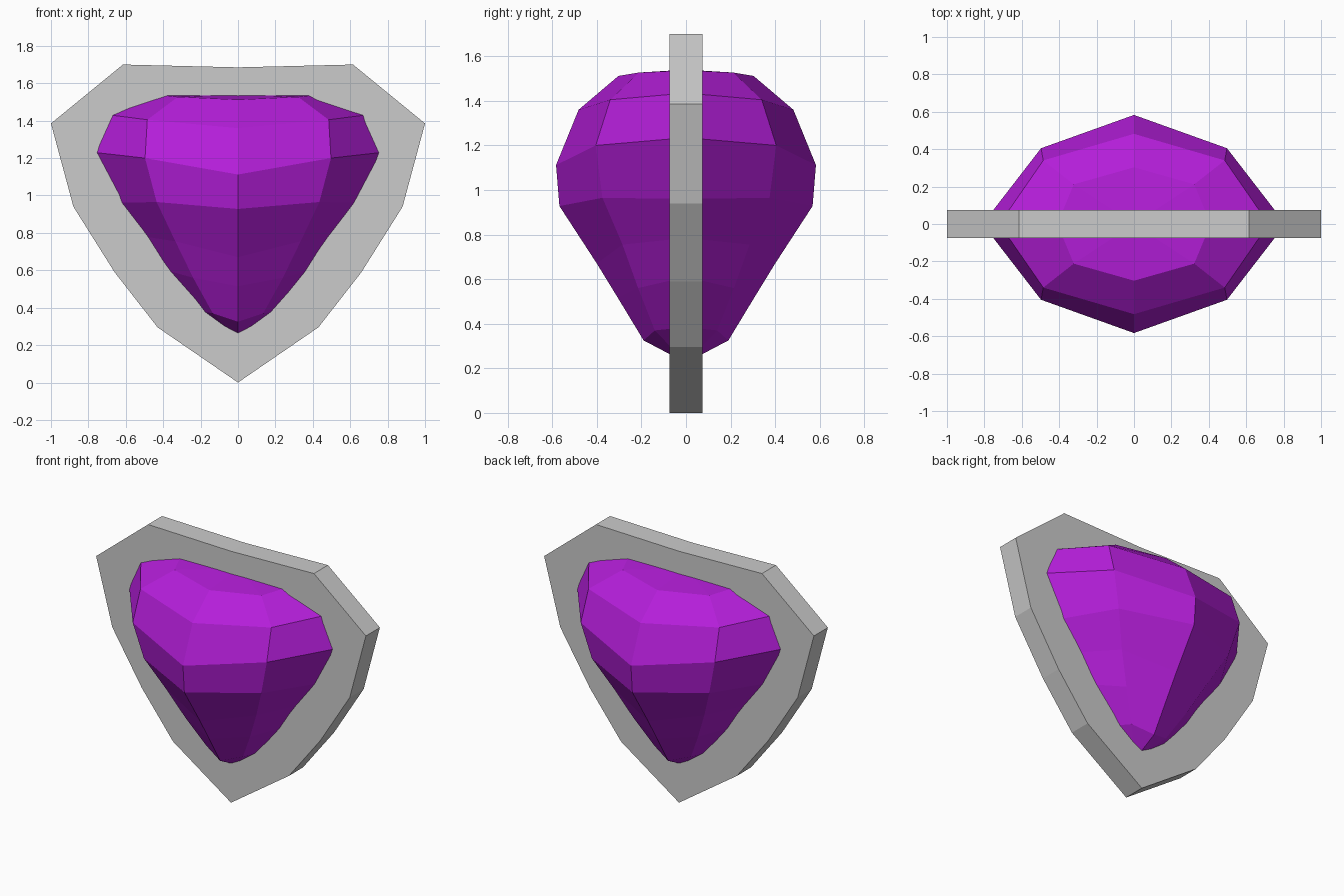
import bpy, bmesh

if "Cube" in bpy.data.objects:
    bpy.data.objects.remove(bpy.data.objects["Cube"])


def make_object(name, bm):
    bmesh.ops.recalc_face_normals(bm, faces=bm.faces)
    mesh = bpy.data.meshes.new(name)
    bm.to_mesh(mesh)
    bm.free()
    obj = bpy.data.objects.new(name, mesh)
    bpy.context.collection.objects.link(obj)
    return obj


# Shield-shaped plate: right half outline (x, z), mirrored and extruded
half = [(0, 0), (0.43, 0.295), (0.66, 0.59), (0.88, 0.94),
        (1.0, 1.385), (0.615, 1.70), (0, 1.685)]
outline = half + [(-x, z) for x, z in reversed(half[1:-1])]
bm = bmesh.new()
face = bm.faces.new([bm.verts.new((x, -0.074, z)) for x, z in outline])
ext = bmesh.ops.extrude_face_region(bm, geom=[face])
bmesh.ops.translate(bm, vec=(0, 0.148, 0),
                    verts=[v for v in ext["geom"] if isinstance(v, bmesh.types.BMVert)])
make_object("shield_plate", bm)

# Faceted gem: eight-sided rings, each as
# centre (y, z), diagonal (x, y, z), side (x, z)
rings = [
    ((0.19, 0.325), (0.135, 0.14, 0.37), (0.22, 0.385)),
    ((0.305, 0.515), (0.24, 0.215, 0.56), (0.42, 0.61)),
    ((0.40, 0.67), (0.335, 0.285, 0.755), (0.53, 0.785)),
    ((0.568, 0.928), (0.435, 0.375, 0.965), (0.665, 0.96)),
    ((0.583, 1.112), (0.497, 0.405, 1.20), (0.81, 1.235)),
    ((0.482, 1.36), (0.485, 0.34, 1.405), (0.72, 1.435)),
    ((0.303, 1.512), (0.322, 0.212, 1.527), (0.41, 1.537)),
]
bm = bmesh.new()
loops = []
for (cy, cz), (dx, dy, dz), (sx, sz) in rings:
    pts = [(0, -cy, cz), (dx, -dy, dz), (sx, 0, sz), (dx, dy, dz),
           (0, cy, cz), (-dx, dy, dz), (-sx, 0, sz), (-dx, -dy, dz)]
    loops.append([bm.verts.new(p) for p in pts])
for low, high in zip(loops, loops[1:]):
    for i in range(8):
        j = (i + 1) % 8
        bm.faces.new((low[i], low[j], high[j], high[i]))

# Close the tip and crown with fans
for loop, z in ((loops[0], 0.225), (loops[-1], 1.54)):
    pole = bm.verts.new((0, 0, z))
    for i in range(8):
        bm.faces.new((loop[i], loop[(i + 1) % 8], pole))
gem = make_object("gem", bm)

purple = bpy.data.materials.new("purple")
purple.diffuse_color = (0.46, 0.013, 0.70, 1)
purple.use_nodes = True
purple.node_tree.nodes["Principled BSDF"].inputs["Base Color"].default_value = purple.diffuse_color
gem.data.materials.append(purple)
